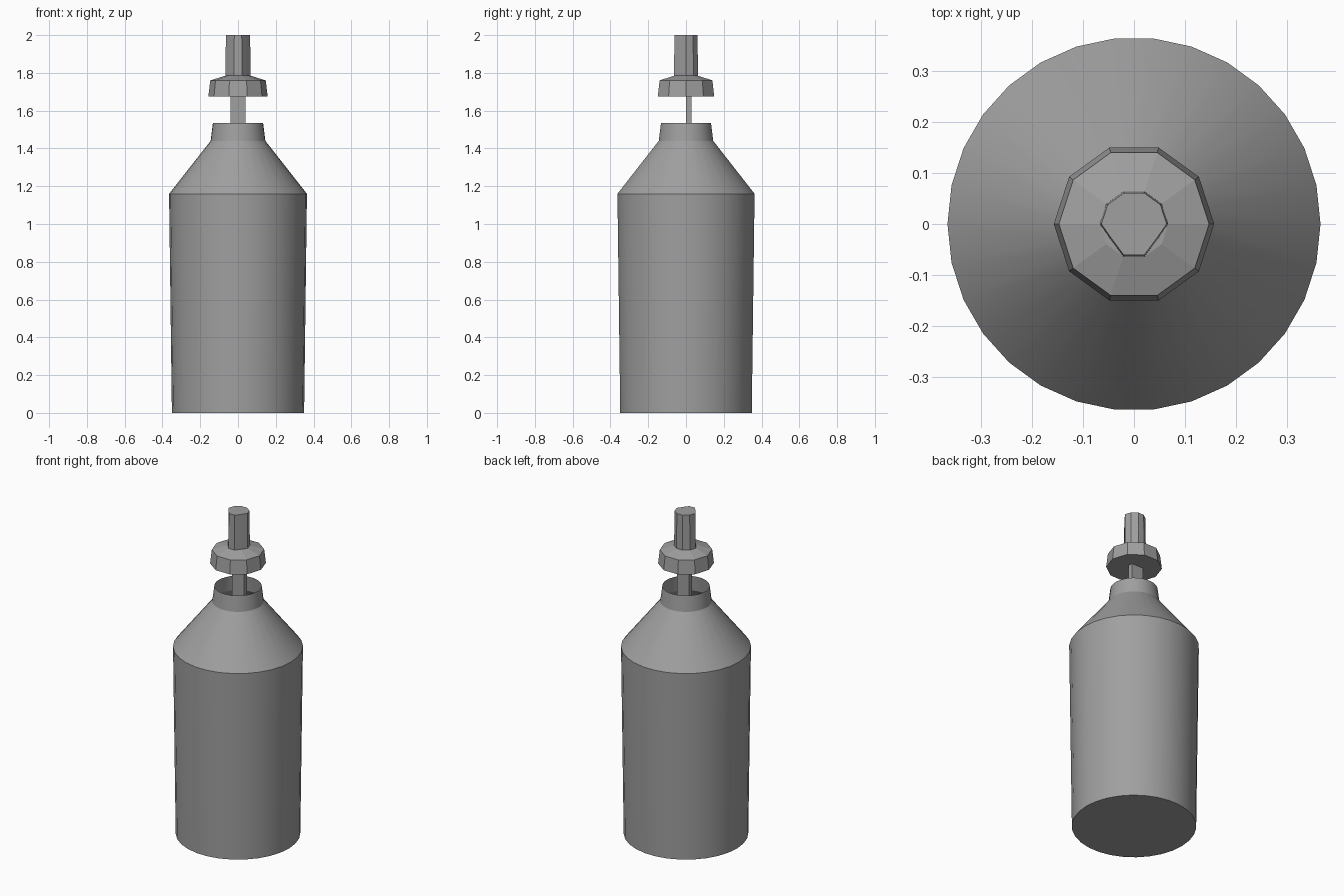
import bpy, bmesh
from math import cos, sin, pi, radians

cube = bpy.data.objects.get("Cube")
if cube:
    bpy.data.objects.remove(cube, do_unlink=True)

grey = bpy.data.materials.new("plain grey")
grey.use_nodes = True
grey.diffuse_color = (0.35, 0.35, 0.35, 1)
grey.node_tree.nodes["Principled BSDF"].inputs["Base Color"].default_value = grey.diffuse_color


def finish(name, bm, smooth=None):
    mesh = bpy.data.meshes.new(name)
    bm.to_mesh(mesh)
    bm.free()
    obj = bpy.data.objects.new(name, mesh)
    bpy.context.collection.objects.link(obj)
    mesh.materials.append(grey)
    if smooth:
        bpy.ops.object.select_all(action="DESELECT")
        obj.select_set(True)
        bpy.context.view_layer.objects.active = obj
        bpy.ops.object.shade_smooth_by_angle(angle=radians(smooth))
    return obj


def lathe(name, profile, sides, close_top=True, smooth=None):
    """Stack rings of (radius, height) and skin them, closing the base."""
    bm = bmesh.new()
    rings = [[bm.verts.new((r * cos(2 * pi * i / sides), r * sin(2 * pi * i / sides), z))
              for i in range(sides)] for r, z in profile]
    for low, high in zip(rings, rings[1:]):
        for i in range(sides):
            j = (i + 1) % sides
            bm.faces.new((low[i], low[j], high[j], high[i]))
    bm.faces.new(rings[0][::-1])
    if close_top:
        bm.faces.new(rings[-1])
    return finish(name, bm, smooth)


# Open-necked bottle
lathe("bottle", [(0.35, 0), (0.365, 1.16), (0.145, 1.44), (0.133, 1.535)], 30,
      close_top=False, smooth=25)

# Faceted screw collar with a sloping top
lathe("collar", [(0.157, 1.675), (0.147, 1.76), (0.067, 1.785)], 10)

# Pump post, its two front corners pulled in to flat chamfers
post = lathe("post", [(0.067, 1.78), (0.064, 2.0)], 10)
for v in post.data.vertices:
    if -0.05 < v.co.y < -0.02:
        v.co.x *= 0.82
        v.co.y *= 0.82

# Flat straw reaching down into the bottle
bm = bmesh.new()
bmesh.ops.create_cube(bm, size=1)
for v in bm.verts:
    v.co.x *= 0.08
    v.co.y = v.co.y * 0.03 + 0.015
    v.co.z = 1.0 + v.co.z * 1.4
finish("straw", bm)
